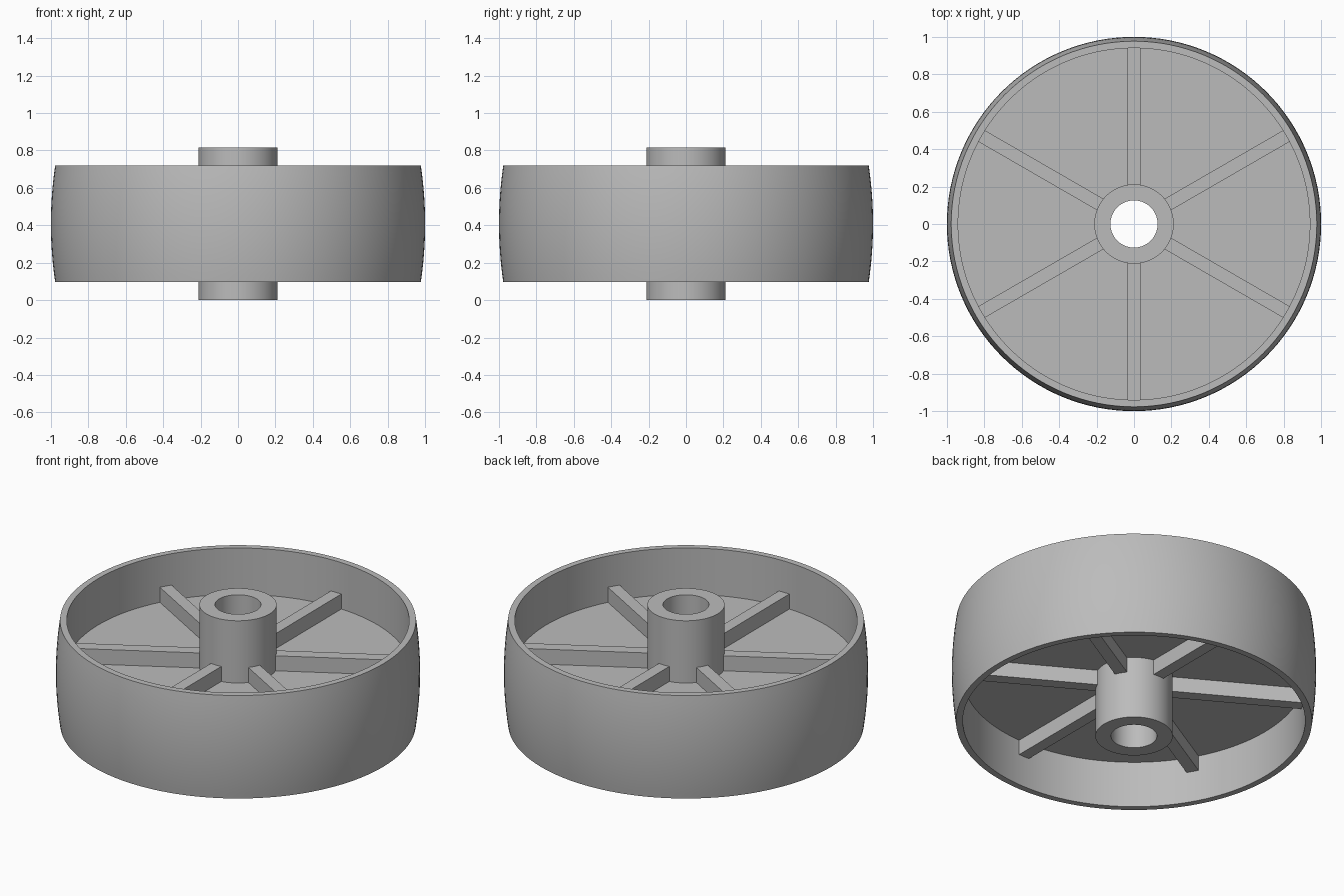
import bpy, bmesh, math
from mathutils import Matrix

cube = bpy.data.objects.get("Cube")
if cube:
    bpy.data.objects.remove(cube, do_unlink=True)

MID = 0.408        # height of the symmetry plane
HUB_R, BORE_R = 0.212, 0.126
RIM_IN, RIM_EDGE, RIM_MAX = 0.94, 0.977, 1.0
RIM_HALF, WEB_HALF, RIB_HALF = 0.312, 0.031, 0.122
SEGMENTS = 128

grey = bpy.data.materials.new("plain grey")
grey.use_nodes = True
colour = (0.5, 0.5, 0.5, 1)
grey.diffuse_color = colour
grey.node_tree.nodes["Principled BSDF"].inputs["Base Color"].default_value = colour


def finish(name, bm, smooth=True):
    bmesh.ops.recalc_face_normals(bm, faces=bm.faces)
    mesh = bpy.data.meshes.new(name)
    bm.to_mesh(mesh)
    bm.free()
    mesh.materials.append(grey)
    obj = bpy.data.objects.new(name, mesh)
    bpy.context.collection.objects.link(obj)
    if smooth:
        bpy.ops.object.select_all(action="DESELECT")
        obj.select_set(True)
        bpy.context.view_layer.objects.active = obj
        bpy.ops.object.shade_smooth_by_angle(angle=math.radians(30))
    return obj


def lathe(name, profile):
    """Revolve a closed (radius, height from mid-plane) profile about z."""
    bm = bmesh.new()
    verts = [bm.verts.new((r, 0, MID + h)) for r, h in profile]
    edges = [bm.edges.new((verts[i - 1], v)) for i, v in enumerate(verts)]
    bmesh.ops.spin(bm, geom=verts + edges, cent=(0, 0, 0), axis=(0, 0, 1),
                   angle=math.tau, steps=SEGMENTS, use_merge=True)
    bmesh.ops.remove_doubles(bm, verts=bm.verts, dist=1e-5)
    return finish(name, bm)


def ring(name, inner, outer, half):
    return lathe(name, [(inner, -half), (outer, -half), (outer, half), (inner, half)])


# Crowned rim
STEPS = 16
crown = []
for i in range(STEPS + 1):
    t = 2 * i / STEPS - 1
    crown.append((RIM_MAX - (RIM_MAX - RIM_EDGE) * t * t, RIM_HALF * t))
lathe("rim", crown + [(RIM_IN, RIM_HALF), (RIM_IN, -RIM_HALF)])

# Bored hub and the thin web joining it to the rim
ring("hub", BORE_R, HUB_R, MID)
ring("web", HUB_R - 0.01, RIM_IN + 0.005, WEB_HALF)

# Six radial ribs on each side of the web
start, end, width = HUB_R - 0.01, RIM_IN + 0.003, 0.07
height = RIB_HALF - WEB_HALF
for side, label in ((1, "upper"), (-1, "lower")):
    for k in range(6):
        bm = bmesh.new()
        bmesh.ops.create_cube(bm, size=1)
        place = (Matrix.Rotation(math.radians(30 + 60 * k), 4, "Z")
                 @ Matrix.Translation(((start + end) / 2, 0,
                                       MID + side * (WEB_HALF + height / 2)))
                 @ Matrix.Diagonal((end - start, width, height, 1)))
        bmesh.ops.transform(bm, matrix=place, verts=bm.verts)
        finish(f"{label}_rib_{k + 1}", bm, smooth=False)
